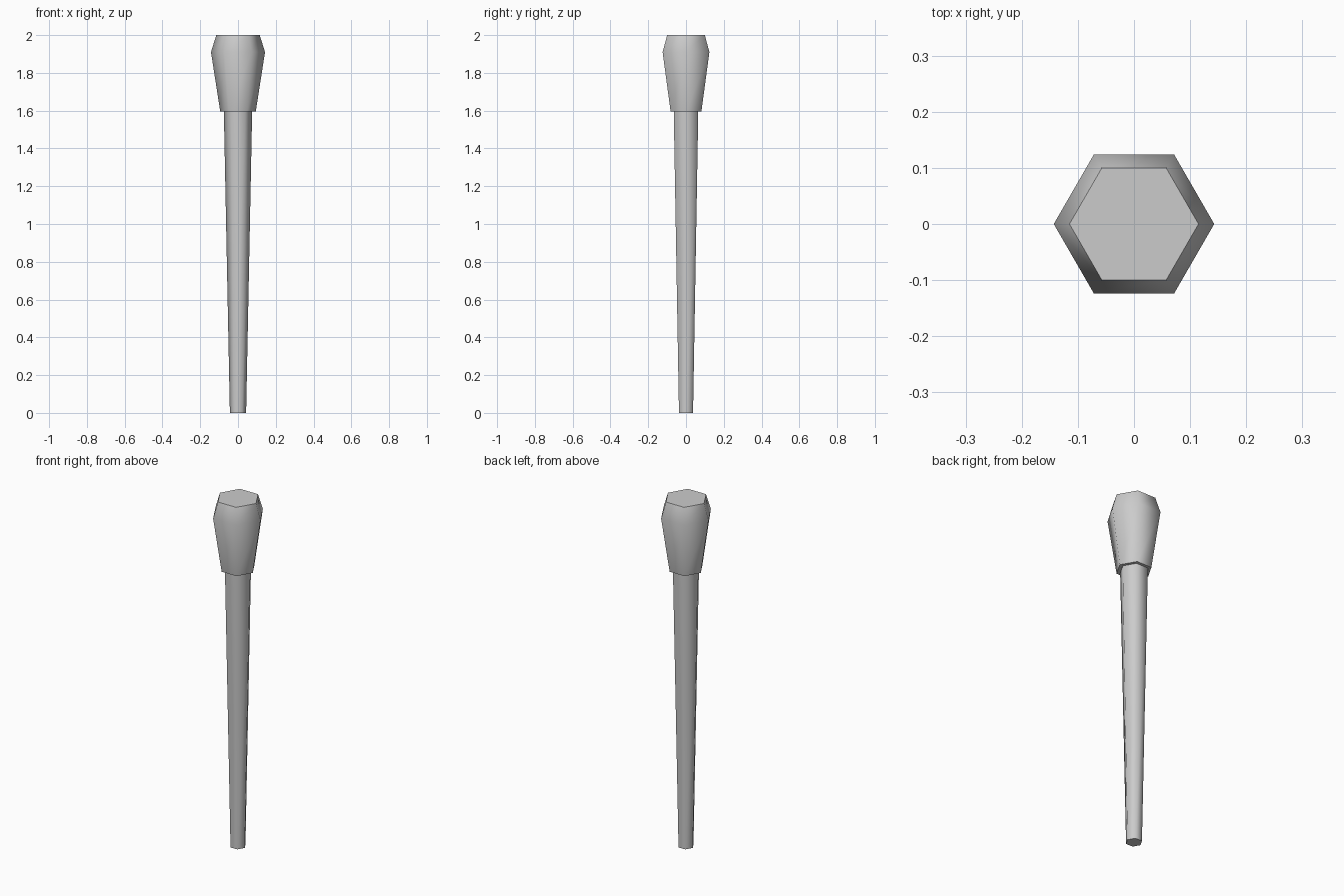
import bpy
import bmesh
import math

cube = bpy.data.objects.get("Cube")
if cube:
    bpy.data.objects.remove(cube, do_unlink=True)

SIDES = 6

grey = bpy.data.materials.new("plain grey")
grey.use_nodes = True
colour = (0.6, 0.6, 0.6, 1)
grey.diffuse_color = colour
grey.node_tree.nodes["Principled BSDF"].inputs["Base Color"].default_value = colour


def hex_post(name, profile):
    """Stack six-sided rings of (radius, height), capped at both ends."""
    bm = bmesh.new()
    rings = []
    for radius, z in profile:
        angles = [math.tau * i / SIDES for i in range(SIDES)]
        rings.append([bm.verts.new((radius * math.cos(a), radius * math.sin(a), z))
                      for a in angles])
    for low, high in zip(rings, rings[1:]):
        for i in range(SIDES):
            j = (i + 1) % SIDES
            bm.faces.new((low[i], low[j], high[j], high[i]))
    bm.faces.new(rings[0][::-1])
    bm.faces.new(rings[-1])
    mesh = bpy.data.meshes.new(name)
    bm.to_mesh(mesh)
    bm.free()
    mesh.materials.append(grey)
    obj = bpy.data.objects.new(name, mesh)
    bpy.context.collection.objects.link(obj)
    # Soft side corners, crisp rims around the end caps
    bpy.ops.object.select_all(action="DESELECT")
    obj.select_set(True)
    bpy.context.view_layer.objects.active = obj
    bpy.ops.object.shade_smooth_by_angle(angle=math.radians(66))
    return obj


# Slender tapering shaft
hex_post("shaft", [(0.043, 0), (0.075, 1.6)])

# Flared head with a bevelled top
hex_post("head", [(0.094, 1.595), (0.143, 1.91), (0.115, 2)])
